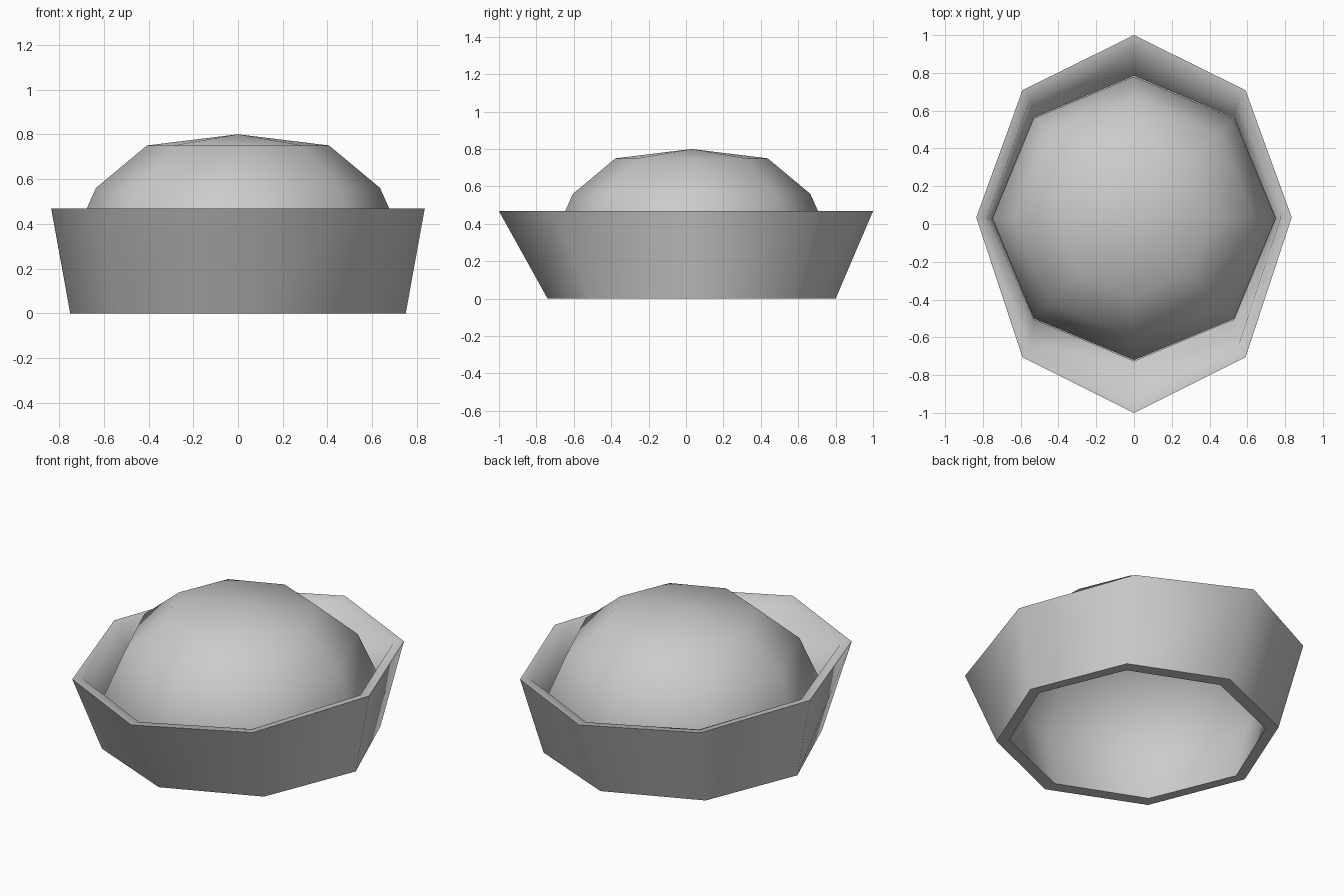
import bpy, bmesh
from math import cos, sin, pi

if "Cube" in bpy.data.objects:
    bpy.data.objects.remove(bpy.data.objects["Cube"])

SIDES = 8


def ring(bm, rx, ry, z, cy=0.03, skew=0.0):
    """Octagonal loop; skew shifts only the left and right corners back."""
    pts = []
    for i in range(SIDES):
        a = 2 * pi * i / SIDES
        pts.append(bm.verts.new((rx * cos(a), cy + ry * sin(a) + skew * cos(a) ** 10, z)))
    return pts


def bridge(bm, a, b):
    for i in range(SIDES):
        j = (i + 1) % SIDES
        bm.faces.new((a[i], a[j], b[j], b[i]))


def finish(bm, name, sharp_loops=()):
    """Smooth shading, with the given loops kept as hard edges."""
    bmesh.ops.recalc_face_normals(bm, faces=bm.faces)
    for f in bm.faces:
        f.smooth = True
    for loop in sharp_loops:
        for i in range(SIDES):
            bm.edges.get((loop[i], loop[(i + 1) % SIDES])).smooth = False
    mesh = bpy.data.meshes.new(name)
    bm.to_mesh(mesh)
    bm.free()
    obj = bpy.data.objects.new(name, mesh)
    bpy.context.collection.objects.link(obj)


# Crown: faceted dome, open underneath
bm = bmesh.new()
profile = [(0.69, 0.0), (0.75, 0.30), (0.635, 0.56), (0.407, 0.75)]
loops = [ring(bm, r, r, z) for r, z in profile]
for low, high in zip(loops, loops[1:]):
    bridge(bm, low, high)
apex = bm.verts.new((0, 0.03, 0.80))
for i in range(SIDES):
    bm.faces.new((loops[-1][i], loops[-1][(i + 1) % SIDES], apex))
finish(bm, "crown")

# Brim: upturned flaring band with a soft sloping lip and flat underside
bm = bmesh.new()
under = ring(bm, 0.69, 0.69, 0.0)
base = ring(bm, 0.75, 0.77, 0.0)
lip_out = ring(bm, 0.835, 1.0, 0.468, 0.0, 0.035)
lip_in = ring(bm, 0.777, 0.93, 0.458, 0.002, 0.033)
inner = ring(bm, 0.75, 0.755, 0.28)
for a, b in ((under, base), (base, lip_out), (lip_out, lip_in), (lip_in, inner)):
    bridge(bm, a, b)
finish(bm, "upturned_brim", (base, lip_out))
